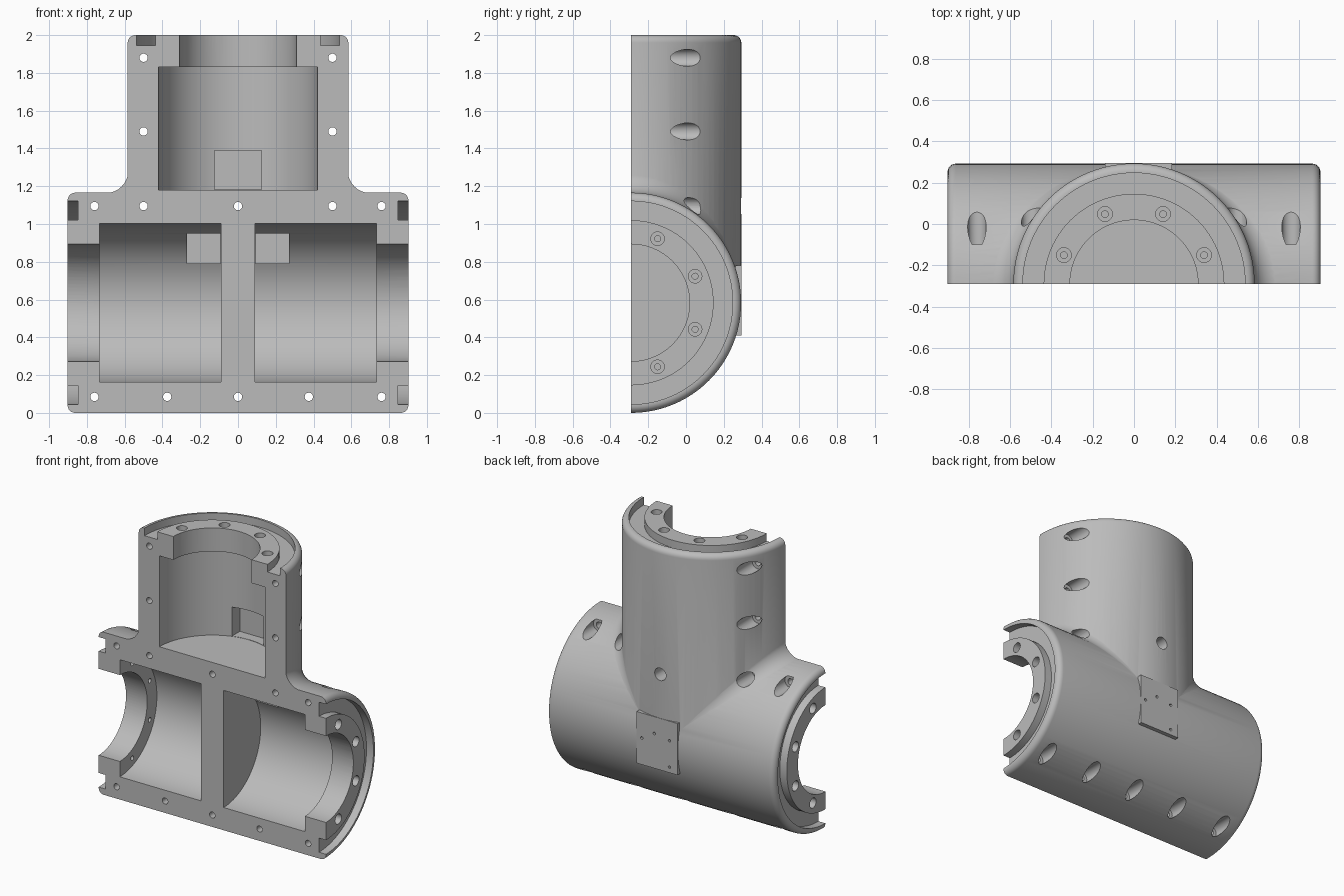
import bpy, bmesh
from math import sin, cos, pi, radians
from mathutils import Matrix, Vector

cube = bpy.data.objects.get("Cube")
if cube:
    bpy.data.objects.remove(cube, do_unlink=True)

R = 0.583              # outer pipe radius
FRONT = -0.291         # split plane, holds both pipe axes
END = 0.902            # half length of the cross pipe
BORE, CAVITY = 0.31, 0.42
FILLET = 0.12

grey = bpy.data.materials.new("light grey")
grey.use_nodes = True
colour = (0.5, 0.5, 0.5, 1)
grey.diffuse_color = colour
grey.node_tree.nodes["Principled BSDF"].inputs["Base Color"].default_value = colour


def axis(direction, origin):
    """Matrix placing local z along a direction, starting at an origin."""
    turn = Vector(direction).to_track_quat('Z', 'Y').to_matrix().to_4x4()
    return Matrix.Translation(origin) @ turn


def lathe(bm, profile, matrix, sides=96):
    """Closed solid turned from (radius, height) points."""
    rings = []
    for r, h in profile:
        count = 1 if r == 0 else sides
        rings.append([bm.verts.new(matrix @ Vector((r * cos(2 * pi * i / sides),
                      r * sin(2 * pi * i / sides), h))) for i in range(count)])
    for a, b in zip(rings, rings[1:]):
        for i in range(sides):
            j = (i + 1) % sides
            if len(a) == 1:
                bm.faces.new((a[0], b[j], b[i]))
            elif len(b) == 1:
                bm.faces.new((a[i], a[j], b[0]))
            else:
                bm.faces.new((a[i], a[j], b[j], b[i]))


def box(bm, low, high):
    low, high = Vector(low), Vector(high)
    m = Matrix.Translation((low + high) / 2) @ Matrix.Diagonal((*(high - low), 1))
    bmesh.ops.create_cube(bm, size=1, matrix=m)


def finish(bm, name):
    bmesh.ops.recalc_face_normals(bm, faces=bm.faces)
    mesh = bpy.data.meshes.new(name)
    bm.to_mesh(mesh)
    bm.free()
    mesh.materials.append(grey)
    ob = bpy.data.objects.new(name, mesh)
    bpy.context.collection.objects.link(ob)
    return ob


def measure(mesh):
    """Volume of a mesh, and whether it is closed."""
    bm = bmesh.new()
    bm.from_mesh(mesh)
    closed = len(bm.edges) > 0 and all(e.is_manifold for e in bm.edges)
    volume = bm.calc_volume(signed=True)
    bm.free()
    return volume, closed


def combine(target, other, operation):
    """Apply a boolean, keeping the first solver that gives a sound solid."""
    before = measure(target.data)[0]
    sign = 1 if operation == 'UNION' else -1
    mod = target.modifiers.new("join", 'BOOLEAN')
    mod.operation, mod.object = operation, other
    for solver in ('MANIFOLD', 'EXACT'):
        mod.solver = solver
        graph = bpy.context.evaluated_depsgraph_get()
        graph.update()
        result = bpy.data.meshes.new_from_object(target.evaluated_get(graph))
        volume, closed = measure(result)
        if closed and volume > 0 and (volume - before) * sign > 0:
            break
    target.modifiers.clear()
    target.data = result
    bpy.data.objects.remove(other, do_unlink=True)


def end_profile(length, radius):
    """Pipe end: rounded rim, seal groove and flat flange."""
    rim = [(radius - 0.04 + 0.04 * cos(a), length - 0.04 + 0.04 * sin(a))
           for a in (radians(15 * k) for k in range(7))]
    return rim + [(0.538, length), (0.538, length - 0.055),
                  (0.437, length - 0.055), (0.437, length), (0, length)]


origin = Vector((0, FRONT, R))
ends = [((1, 0, 0), END), ((-1, 0, 0), END), ((0, 0, 1), 2 - R)]

# Cross pipe
bm = bmesh.new()
half = end_profile(END, R)
lathe(bm, [(r, -h) for r, h in reversed(half)] + half, axis((1, 0, 0), origin))
housing = finish(bm, "tee_housing_half")

# Upright pipe
bm = bmesh.new()
lathe(bm, [(0, 0), (R - 0.02, 0), (R + 0.001, 0.025)] + end_profile(2 - R, R + 0.001),
      axis((0, 0, 1), origin))
combine(housing, finish(bm, "upright_pipe"), 'UNION')

# Rolling fillets between the pipes, sunk slightly into both
for side in (1, -1):
    bm = bmesh.new()
    rows = []
    reach = R + FILLET - 0.002
    for k in range(26):
        a = radians(-18 + 4 * k)
        c, s = cos(a), sin(a)
        n1, n2 = Vector((0, s, c)), Vector((c, s, 0))
        centre = Vector((reach * c, reach * s, reach * c))
        pts = [centre - FILLET * n1.slerp(n2, t / 8) for t in range(9)]
        pts.append(Vector((R * c, R * s, R * c)) * 0.8)
        rows.append([bm.verts.new(origin + Vector((side * p.x, p.y, p.z))) for p in pts])
    for a, b in zip(rows, rows[1:]):
        for i in range(len(a)):
            j = (i + 1) % len(a)
            bm.faces.new((a[i], a[j], b[j], b[i]))
    bm.faces.new(rows[0])
    bm.faces.new(rows[-1])
    combine(housing, finish(bm, "pipe_fillet"), 'UNION')

# Flat mounting pad on the back
bm = bmesh.new()
box(bm, (-0.14, 0.1, 0.41), (0.185, 0.295, 0.78))
combine(housing, finish(bm, "back_pad"), 'UNION')

# Removed front half
bm = bmesh.new()
box(bm, (-2, -2, -1), (2, FRONT, 3))
combine(housing, finish(bm, "front_cut"), 'DIFFERENCE')

# Three stepped cavities
bm = bmesh.new()
for direction, length in ends:
    start = 0.09 if direction[2] == 0 else 1.18 - R
    step = length - 0.168
    lathe(bm, [(0, start), (CAVITY, start), (CAVITY, step), (BORE, step),
               (BORE, length + 0.1), (0, length + 0.1)], axis(direction, origin))
combine(housing, finish(bm, "cavities"), 'DIFFERENCE')

# Square recesses in the cavity walls
bm = bmesh.new()
box(bm, (0.092, -0.1, 0.79), (0.27, 0.19, 0.95))
box(bm, (-0.27, -0.1, 0.79), (-0.092, 0.19, 0.95))
box(bm, (-0.125, 0, 1.182), (0.125, 0.2, 1.39))
combine(housing, finish(bm, "recesses"), 'DIFFERENCE')

# Clamp bolt holes with deep counterbores
bm = bmesh.new()
bolts = [(0, 0.085), (0, 1.095)]
for x, z in ((0.76, 0.085), (0.375, 0.085), (0.76, 1.095),
             (0.5, 1.095), (0.5, 1.49), (0.5, 1.88)):
    bolts += [(x, z), (-x, z)]
for x, z in bolts:
    lathe(bm, [(0, -0.4), (0.022, -0.4), (0.022, -0.1), (0.045, -0.1),
               (0.045, 0.5), (0, 0.5)], axis((0, 1, 0), (x, 0, z)), 24)
combine(housing, finish(bm, "bolt_holes"), 'DIFFERENCE')

# Flange screw holes and pad holes
bm = bmesh.new()
for direction, length in ends:
    d = Vector(direction)
    across = Vector((0, 0, 1)) if d.z == 0 else Vector((1, 0, 0))
    for deg in (22.5, 67.5, 112.5, 157.5):
        a = radians(deg)
        spot = origin + 0.367 * (across * cos(a) + Vector((0, 1, 0)) * sin(a))
        lathe(bm, [(0, length - 0.2), (0.016, length - 0.2), (0.016, length - 0.05),
                   (0.036, length - 0.05), (0.036, length + 0.05), (0, length + 0.05)],
              axis(direction, spot), 20)
for x, z in ((0.145, 0.6), (0.045, 0.66), (-0.075, 0.64), (-0.075, 0.45)):
    lathe(bm, [(0, 0.24), (0.01, 0.24), (0.01, 0.4), (0, 0.4)],
          axis((0, 1, 0), (x, 0, z)), 12)
combine(housing, finish(bm, "screw_holes"), 'DIFFERENCE')

# Smooth the curved walls, keep edges crisp
bpy.ops.object.select_all(action='DESELECT')
housing.select_set(True)
bpy.context.view_layer.objects.active = housing
bpy.ops.object.shade_smooth_by_angle(angle=radians(30))
